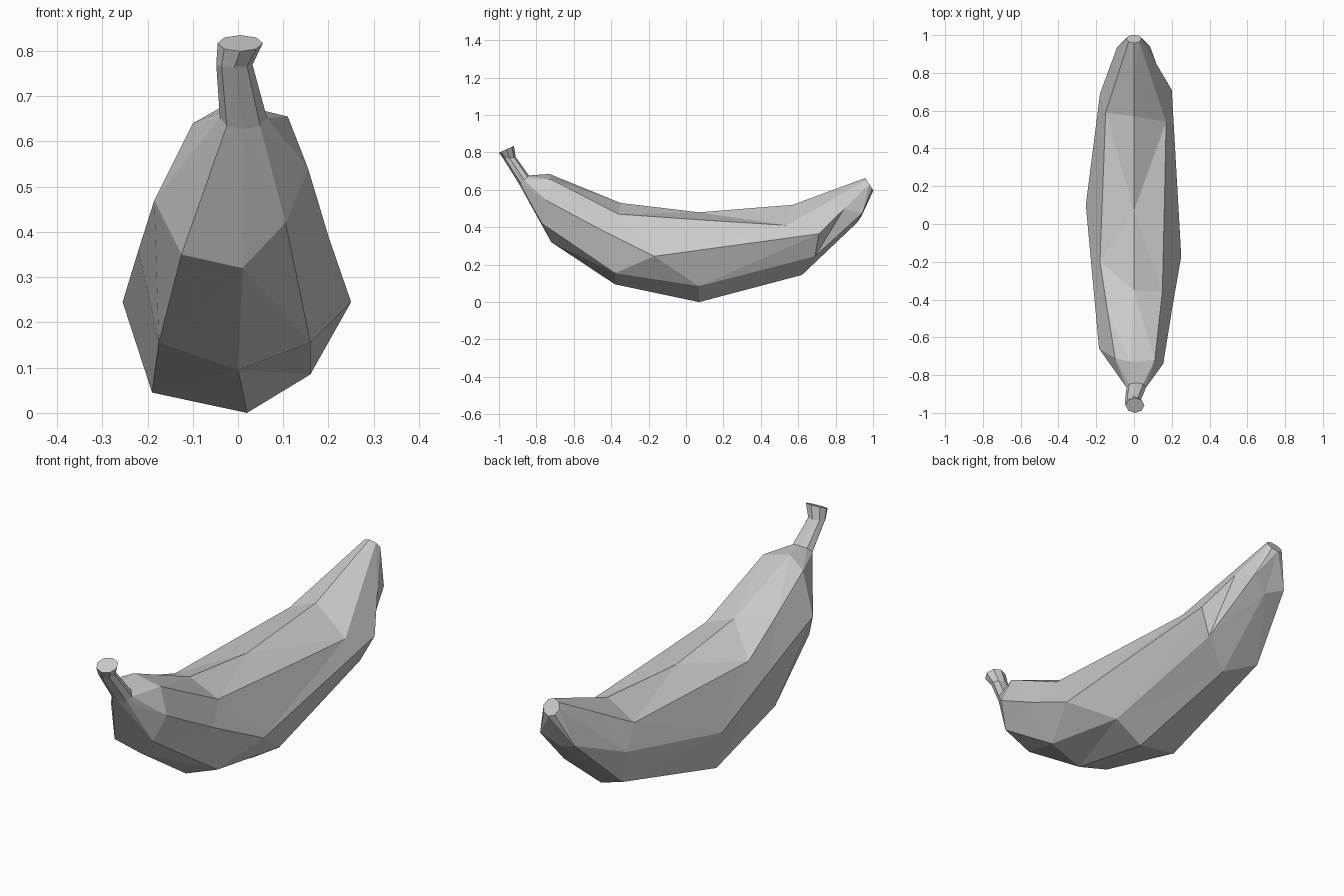
import bpy
import bmesh
import math
from mathutils import Vector

cube = bpy.data.objects.get("Cube")
if cube:
    bpy.data.objects.remove(cube, do_unlink=True)


def make_material(name, colour):
    material = bpy.data.materials.new(name)
    material.use_nodes = True
    material.diffuse_color = colour
    material.node_tree.nodes["Principled BSDF"].inputs["Base Color"].default_value = colour
    return material


def end_ring(centre, half_width, up, sides):
    """Small tilted ellipse, starting at its upper point and turning towards +x."""
    ring = []
    for i in range(sides):
        angle = math.tau * i / sides
        offset = Vector(up) * math.cos(angle)
        offset.x += half_width * math.sin(angle)
        ring.append(Vector(centre) + offset)
    return ring


def path(*points):
    """Ridge path in hundredths of a unit, running from back to front."""
    return [Vector(p) / 100 for p in points]


# Lengthwise ridges of the fruit body, in order around the cross-section
top_ridge = path((0, 57, 52), (0, 7, 48), (0, -35, 53), (-2, -73, 68.5))
left_shoulder = path((17, 54, 41), (16, 7, 44), (15, -36, 47), (11, -72, 65.5))
left_flank = path((20, 71, 36.5), (25, -17, 24.5), (20, -46, 39), (15.5, -74, 54))
left_keel = path((14, 69, 24.5), (16, 7, 8.5), (16, -38, 15.5), (10.5, -77, 42))
keel = path((0, 62, 14.5), (2, 7, 0), (0, -38, 9.5), (1, -72, 32))
right_keel = path((-15, 68, 21), (-19, 5, 4.5), (-17.5, -40, 15.5), (-12.5, -72, 35))
right_flank = path((-18, 69, 36), (-25.5, 10, 24.5), (-22, -28, 36), (-18.5, -66, 47))
right_shoulder = path((-15, 59, 45), (-18, -20, 44), (-14, -46, 54), (-10, -71, 64))

ridges = [top_ridge, left_shoulder, left_flank, left_keel,
          keel, right_keel, right_flank, right_shoulder]
sides = len(ridges)
body = [list(ring) for ring in zip(*ridges)]

# Blunt blossom tip, with a taper ring that bulges on the underside
tip = end_ring((0, 0.98, 0.63), 0.04, (0, -0.022, 0.033), sides)
taper = [a.lerp(b, 0.5) for a, b in zip(body[0], tip)]
underside = [ridges.index(r) for r in (left_keel, keel, right_keel)]
for i in underside:
    taper[i] += Vector((0, 0.1, 0.05))

# Neck, stalk and flared stalk end
neck = end_ring((0.012, -0.865, 0.652), 0.052, (0, 0.025, 0.025), sides)
stalk = end_ring((-0.008, -0.943, 0.77), 0.04, (0, 0.033, 0.005), sides)
stalk_end = end_ring((0.005, -0.96, 0.817), 0.05, (0, 0.04, 0.018), sides)

# Skin the rings and close both ends
bm = bmesh.new()
rings = [[bm.verts.new(co) for co in ring]
         for ring in [tip, taper, *body, neck, stalk, stalk_end]]
for near, far in zip(rings, rings[1:]):
    for i in range(sides):
        j = (i + 1) % sides
        bm.faces.new((near[i], near[j], far[j], far[i]))
bm.faces.new(rings[0])
bm.faces.new(rings[-1])
bmesh.ops.triangulate(bm, faces=bm.faces[:], quad_method='BEAUTY')
bmesh.ops.recalc_face_normals(bm, faces=bm.faces[:])

mesh = bpy.data.meshes.new("banana")
bm.to_mesh(mesh)
bm.free()
banana = bpy.data.objects.new("banana", mesh)
bpy.context.scene.collection.objects.link(banana)
mesh.materials.append(make_material("plain grey", (0.6, 0.6, 0.6, 1)))
